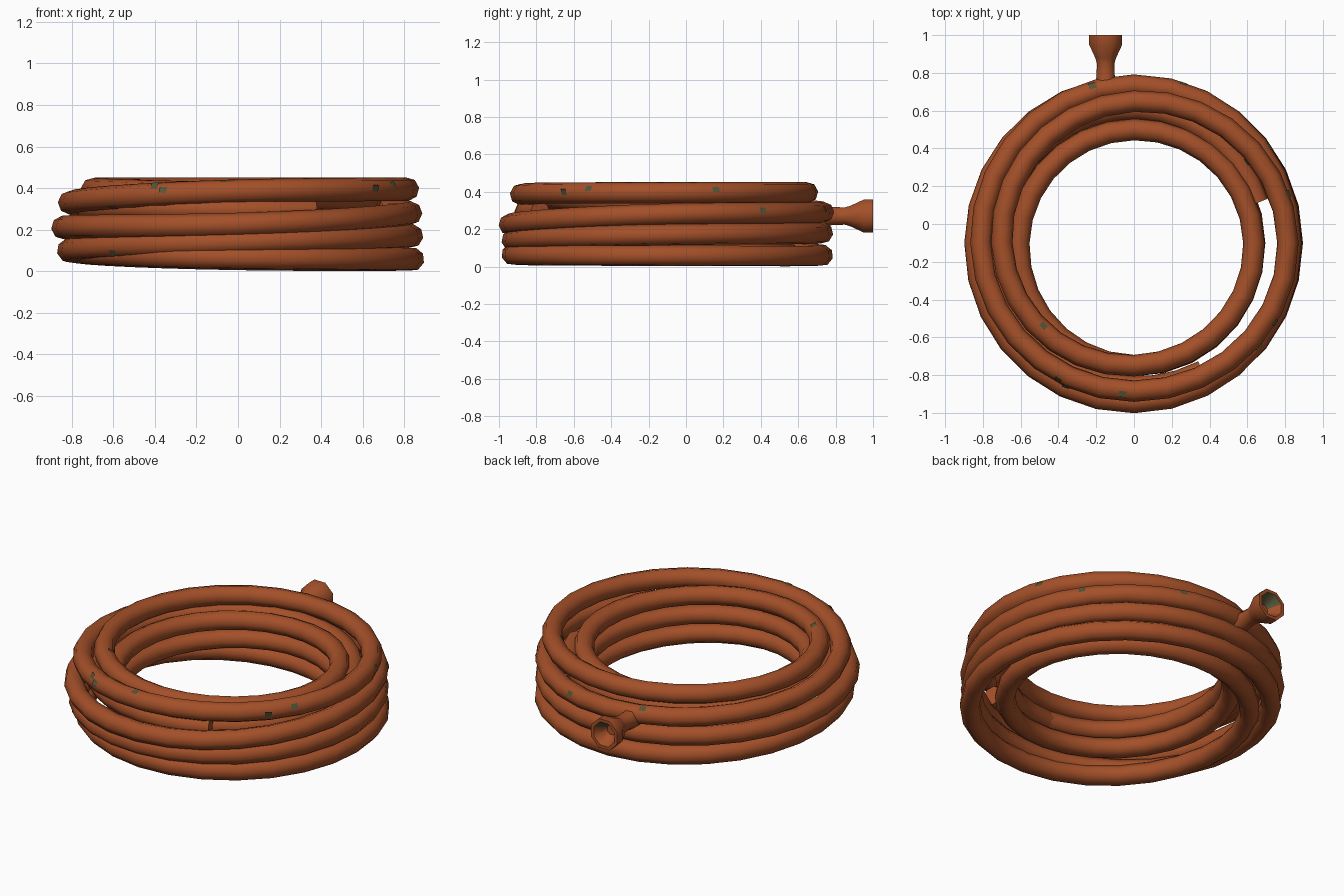
import bpy
import bmesh
from math import pi, cos, sin, radians
from mathutils import Vector
from mathutils.bvhtree import BVHTree

cube = bpy.data.objects.get("Cube")
if cube:
    bpy.data.objects.remove(cube, do_unlink=True)

CENTRE_Y = -0.1
TUBE = 0.057
STEPS = 7  # segments per key


def material(name, rgb):
    mat = bpy.data.materials.new(name)
    mat.use_nodes = True
    colour = (*rgb, 1.0)
    mat.diffuse_color = colour
    bsdf = mat.node_tree.nodes["Principled BSDF"]
    bsdf.inputs["Base Color"].default_value = colour
    bsdf.inputs["Roughness"].default_value = 0.8
    return mat


rust = material("rust brown", (0.37, 0.08, 0.022))
olive = material("dull olive", (0.09, 0.09, 0.04))


def finish(ob):
    bpy.ops.object.select_all(action="DESELECT")
    ob.select_set(True)
    bpy.context.view_layer.objects.active = ob
    if ob.type == "CURVE":
        bpy.ops.object.convert(target="MESH")
    bpy.ops.object.shade_smooth_by_angle(angle=radians(50))


def add_mesh(name, bm, materials):
    mesh = bpy.data.meshes.new(name)
    bm.to_mesh(mesh)
    bm.free()
    for mat in materials:
        mesh.materials.append(mat)
    ob = bpy.data.objects.new(name, mesh)
    bpy.context.collection.objects.link(ob)
    finish(ob)


def smooth_keys(keys):
    """Catmull-Rom through (radius, height) keys, STEPS samples per key."""
    pts = [Vector(k) for k in keys]
    pts = [pts[0]] + pts + [pts[-1]]
    out = []
    for a, b, c, d in zip(pts, pts[1:], pts[2:], pts[3:]):
        for i in range(STEPS):
            t = i / STEPS
            out.append(0.5 * (2 * b + (c - a) * t + (2 * a - 5 * b + 4 * c - d) * t ** 2
                              + (3 * b - a - 3 * c + d) * t ** 3))
    return out + [pts[-1]]


def hose(name, start, keys, step=90):
    """Sweep an eight-sided tube round the coil, one key every step degrees."""
    curve = bpy.data.curves.new(name, "CURVE")
    curve.dimensions = "3D"
    curve.bevel_depth = TUBE
    curve.bevel_resolution = 2
    curve.use_fill_caps = True
    path = smooth_keys(keys)
    spline = curve.splines.new("POLY")
    spline.points.add(len(path) - 1)
    for i, (point, (r, z)) in enumerate(zip(spline.points, path)):
        a = radians(start + step * i / STEPS)
        point.co = (r * cos(a), CENTRE_Y + r * sin(a), z, 1)
    curve.materials.append(rust)
    ob = bpy.data.objects.new(name, curve)
    bpy.context.collection.objects.link(ob)
    finish(ob)
    return bpy.context.view_layer.objects.active


# Inner stack sinks to the ground, then the outer stack rises to the top
# and runs back inside: front, right, back, left of each turn
coil = hose("coiled_hose", 270, [
    (0.65, 0.25), (0.635, 0.22), (0.605, 0.20), (0.61, 0.17),
    (0.65, 0.14), (0.64, 0.10), (0.64, 0.08), (0.75, 0.09),
    (0.83, 0.065), (0.84, 0.058), (0.83, 0.06), (0.815, 0.10),
    (0.83, 0.14), (0.835, 0.17), (0.83, 0.18), (0.842, 0.21),
    (0.845, 0.225), (0.83, 0.28), (0.835, 0.29), (0.81, 0.33),
    (0.785, 0.385), (0.815, 0.395), (0.75, 0.395), (0.70, 0.393),
    (0.65, 0.37), (0.635, 0.34), (0.60, 0.31), (0.61, 0.29), (0.65, 0.25)])

# Loose length tucked between the stacks, both ends showing
hose("tucked_length", 18, [(0.69, 0.29), (0.71, 0.30), (0.72, 0.30),
                           (0.745, 0.30), (0.77, 0.29)], 70)

# Flared nozzle pointing backwards: (y, radius) profile with a funnel mouth
NOZZLE_X, NOZZLE_Z = -0.15, 0.27
profile = [(0.72, 0.06), (0.79, 0.052), (0.85, 0.05), (0.88, 0.06), (0.95, 0.095),
           (1.0, 0.095), (1.0, 0.075), (0.93, 0.03)]
bm = bmesh.new()
rings = []
for y, r in profile:
    rings.append([bm.verts.new((NOZZLE_X + r * cos(a), y, NOZZLE_Z + r * sin(a)))
                  for a in (pi / 4 * (k + 0.5) for k in range(8))])
for lower, upper in zip(rings, rings[1:]):
    for k in range(8):
        n = (k + 1) % 8
        face = bm.faces.new((lower[k], lower[n], upper[n], upper[k]))
        # Upper half of the funnel is stained
        if upper is rings[-1] and face.calc_center_median().z > NOZZLE_Z:
            face.material_index = 1
bm.faces.new(rings[0])
bm.faces.new(rings[-1])
bmesh.ops.recalc_face_normals(bm, faces=bm.faces)
add_mesh("nozzle", bm, (rust, olive))

# Small olive stains lying on the hose, dropped onto it along each direction
bm = bmesh.new()
bm.from_mesh(coil.data)
surface = BVHTree.FromBMesh(bm)
bm.free()
DOWN, BACK, LEFTWARD = Vector((0, 0, -1)), Vector((0, 1, 0)), Vector((-1, 0, 0))
drops = [(DOWN, (x, y, 2)) for x, y in (
    (0.26, 0.74), (-0.22, 0.73), (0.45, 0.43), (0.6, 0.33),
    (-0.48, -0.54), (-0.4, -0.82), (-0.06, -0.9))]
drops += [(BACK, (x, -2, z)) for x, z in ((-0.36, 0.39), (-0.6, 0.31), (0.66, 0.4), (-0.6, 0.09))]
drops += [(LEFTWARD, (2, y, z)) for y, z in ((-0.52, 0.415), (0.16, 0.41), (0.41, 0.3))]
bm = bmesh.new()
for direction, origin in drops:
    spot, normal, _, _ = surface.ray_cast(Vector(origin), direction)
    if spot is None:
        continue
    along = normal.cross(Vector((spot.x, spot.y - CENTRE_Y, 0)).cross(Vector((0, 0, 1)))).normalized()
    across = normal.cross(along)
    centre = spot + normal * 0.004
    bm.faces.new([bm.verts.new(centre + along * u * 0.016 + across * v * 0.019)
                  for u, v in ((-1, -1), (1, -1), (1, 1), (-1, 1))])
for face in bm.faces:
    face.normal_update()
add_mesh("stains", bm, (olive,))
